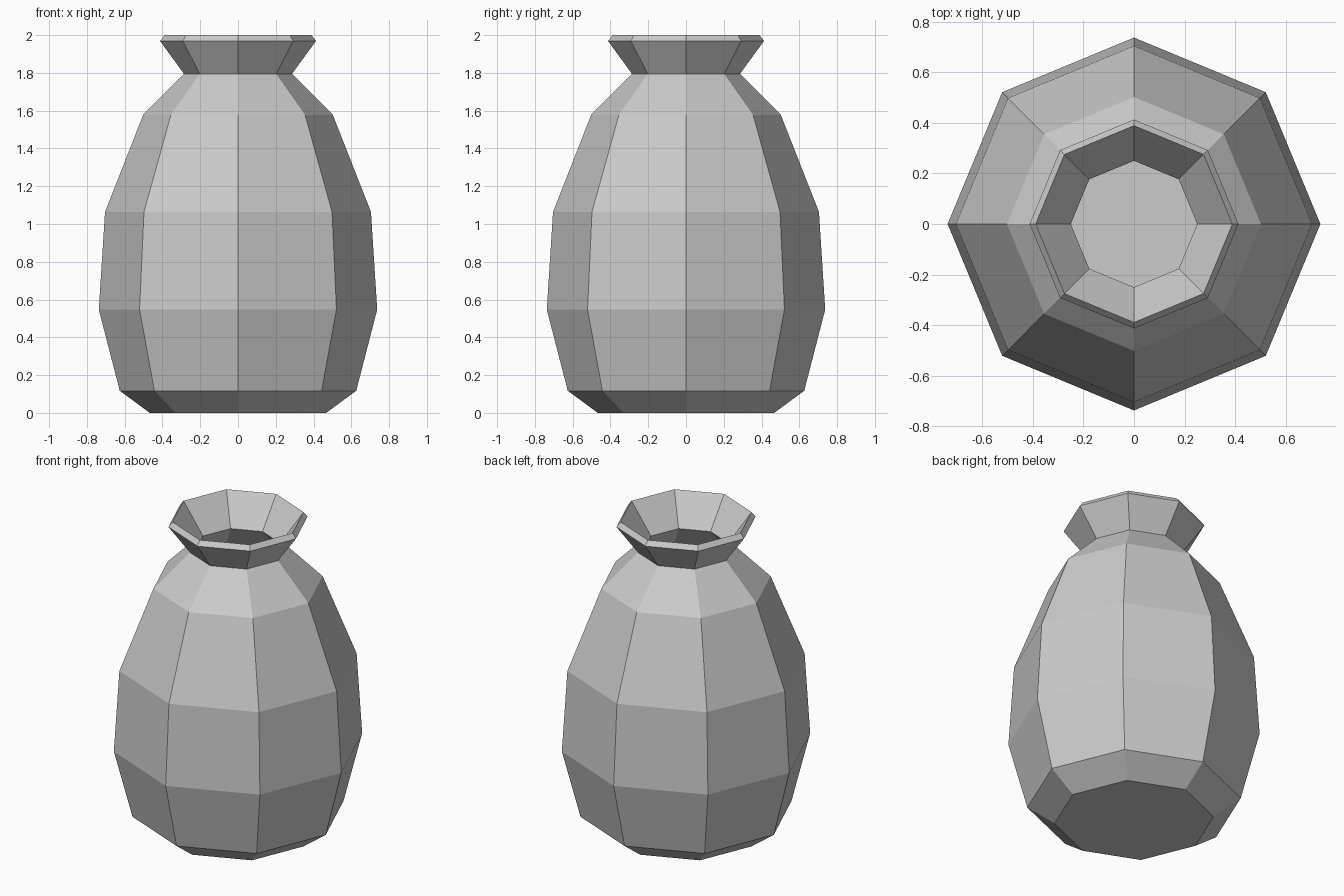
import bpy
import bmesh
import math

cube = bpy.data.objects.get("Cube")
if cube:
    bpy.data.objects.remove(cube, do_unlink=True)

SIDES = 8

# One grey clay colour
clay = bpy.data.materials.new("grey_clay")
clay.use_nodes = True
colour = (0.6, 0.6, 0.6, 1.0)
clay.diffuse_color = colour
clay.node_tree.nodes["Principled BSDF"].inputs["Base Color"].default_value = colour

# Wall profile as (radius, height): up the outside, over the lip, down the inside
outside = [(0.467, 0.0), (0.626, 0.117), (0.737, 0.547), (0.704, 1.064),
           (0.502, 1.578), (0.286, 1.795), (0.413, 1.969)]
inside = [(0.389, 2.0), (0.25, 1.81), (0.466, 1.56), (0.667, 1.055),
          (0.699, 0.553), (0.595, 0.142), (0.453, 0.038)]


def lathe(name, profile, material):
    """Revolve a profile about z and close both open ends with flat caps."""
    bm = bmesh.new()
    verts = [bm.verts.new((r, 0, z)) for r, z in profile]
    edges = [bm.edges.new(pair) for pair in zip(verts, verts[1:])]
    bmesh.ops.spin(bm, geom=verts + edges, cent=(0, 0, 0), axis=(0, 0, 1),
                   angle=math.tau, steps=SIDES)
    bmesh.ops.remove_doubles(bm, verts=bm.verts[:], dist=0.0005)
    bmesh.ops.holes_fill(bm, edges=[e for e in bm.edges if e.is_boundary], sides=SIDES)
    bmesh.ops.recalc_face_normals(bm, faces=bm.faces[:])
    mesh = bpy.data.meshes.new(name)
    bm.to_mesh(mesh)
    bm.free()
    mesh.materials.append(material)
    obj = bpy.data.objects.new(name, mesh)
    bpy.context.collection.objects.link(obj)
    return obj


# Hollow faceted pot with a flared collar
lathe("pot", outside + inside, clay)
